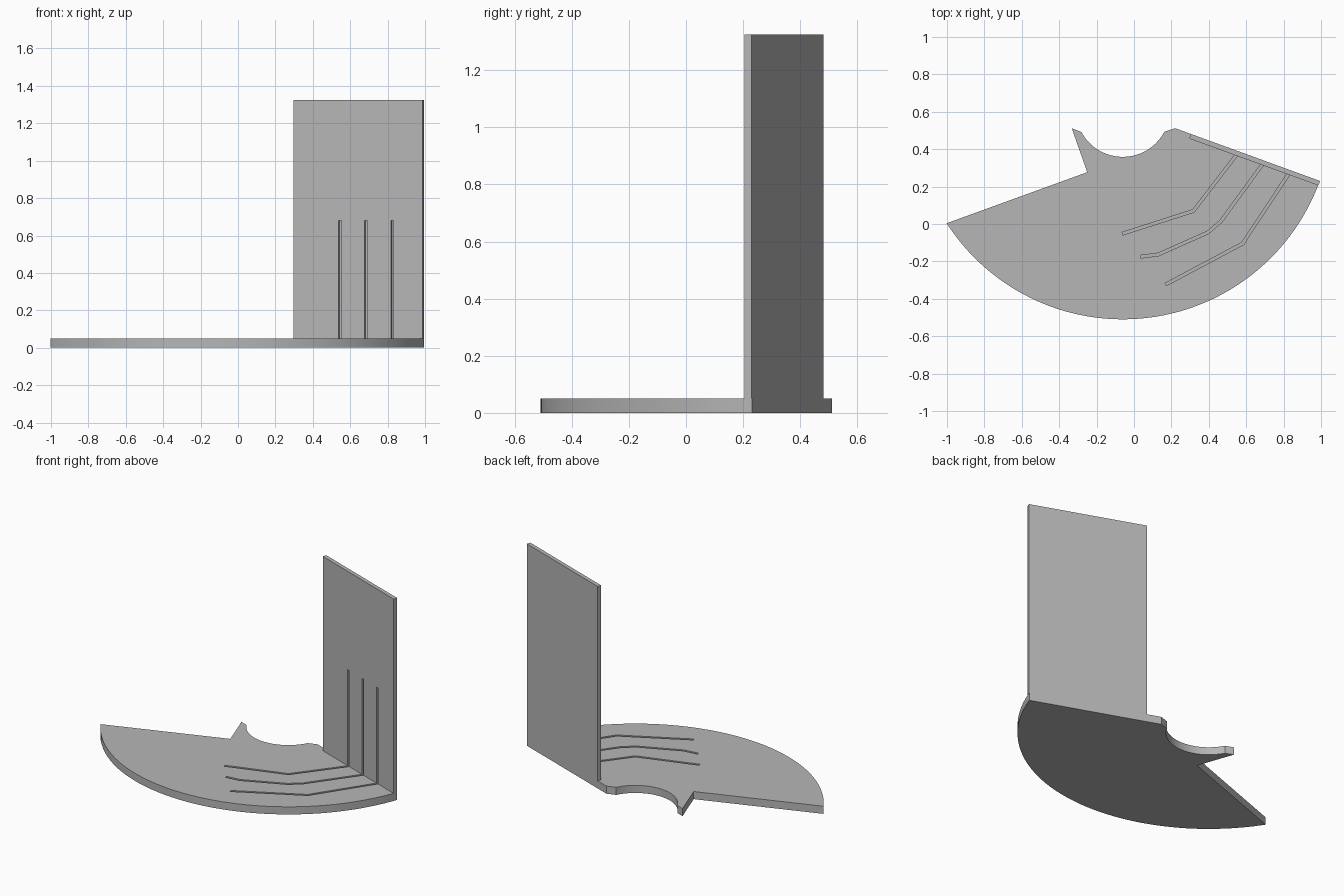
import bpy, bmesh, math
from mathutils import Vector

if "Cube" in bpy.data.objects:
    bpy.data.objects.remove(bpy.data.objects["Cube"], do_unlink=True)

grey = bpy.data.materials.new("mid grey")
grey.use_nodes = True
colour = (0.47, 0.47, 0.47, 1)
grey.diffuse_color = colour
grey.node_tree.nodes["Principled BSDF"].inputs["Base Color"].default_value = colour

BASE_TOP, WALL_TOP, GROOVE_TOP = 0.05, 1.325, 0.68
GROOVE_WIDTH, GROOVE_DEPTH, WALL_THICK = 0.015, 0.015, 0.026
CENTRE = Vector((-0.06, 0.61))


def prism(name, outline, z0, z1):
    """Extrude a flat outline between two heights."""
    bm = bmesh.new()
    face = bm.faces.new([bm.verts.new((p[0], p[1], z0)) for p in outline])
    top = bmesh.ops.extrude_face_region(bm, geom=[face])["geom"]
    for v in top:
        if isinstance(v, bmesh.types.BMVert):
            v.co.z = z1
    bmesh.ops.recalc_face_normals(bm, faces=bm.faces[:])
    mesh = bpy.data.meshes.new(name)
    bm.to_mesh(mesh)
    bm.free()
    mesh.materials.append(grey)
    obj = bpy.data.objects.new(name, mesh)
    bpy.context.collection.objects.link(obj)
    return obj


def arc(start, end, steps):
    """Points on the circle about CENTRE, passing under it."""
    a, b = [math.atan2(*(Vector(p) - CENTRE).yx) % math.tau for p in (start, end)]
    r = ((Vector(start) - CENTRE).length + (Vector(end) - CENTRE).length) / 2
    angles = [a + (b - a) * i / steps for i in range(steps + 1)]
    return [CENTRE + r * Vector((math.cos(t), math.sin(t))) for t in angles]


def ribbon(path, width):
    """Outline of constant width around a path, with mitred bends."""
    pts = [Vector(p) for p in path]
    left, right = [], []
    for i, p in enumerate(pts):
        dirs = [(b - a).normalized() for a, b in zip(pts[max(i - 1, 0):i + 1], pts[max(i - 1, 0) + 1:i + 2])]
        mid = (dirs[0] + dirs[-1]).normalized()
        offset = Vector((-mid.y, mid.x)) * (width / 2 / mid.dot(dirs[0]))
        left.append(p + offset)
        right.append(p - offset)
    return left + right[::-1]


def activate(obj):
    bpy.ops.object.select_all(action="DESELECT")
    obj.select_set(True)
    bpy.context.view_layer.objects.active = obj


def cut(target, cutter):
    mod = target.modifiers.new("groove", "BOOLEAN")
    mod.operation, mod.solver, mod.object = "DIFFERENCE", "EXACT", cutter
    activate(target)
    bpy.ops.object.modifier_apply(modifier=mod.name)
    bpy.data.objects.remove(cutter, do_unlink=True)


# Fan-shaped base with a round notch at the back
outer_right, outer_left = (0.995, 0.23), (-1.0, 0.005)
outline = arc((-0.28, 0.492), (0.163, 0.492), 32)
outline += [(0.22, 0.512)]
outline += arc(outer_left, outer_right, 80)[::-1]
outline += [(-0.25, 0.277), (-0.333, 0.512)]
base = prism("base", outline, 0, BASE_TOP)

# Upright wall along the slanted back edge
back_end = Vector(outer_right)
along = (back_end - Vector((0.22, 0.512))).normalized()
outward = Vector((along.y, -along.x))
back_start = back_end - along * 0.735
wall = prism("wall", [back_start, back_end, back_end + outward * WALL_THICK,
                      back_start + outward * WALL_THICK], BASE_TOP, WALL_TOP)

# Bent grooves crossing the base and running up the wall
paths = [
    [(-0.062, -0.052), (0.318, 0.07), (0.545, 0.366)],
    [(0.035, -0.175), (0.13, -0.163), (0.395, -0.045), (0.465, 0.015), (0.684, 0.315)],
    [(0.17, -0.323), (0.58, -0.105), (0.825, 0.264)],
]
for path in paths:
    end = Vector(path[-1])
    run = (end - Vector(path[-2])).normalized()
    floor_path = path[:-1] + [end + run * 0.01]
    cut(base, prism("floor_groove_cutter", ribbon(floor_path, GROOVE_WIDTH),
                    BASE_TOP - GROOVE_DEPTH, BASE_TOP + 0.02))
    slot = [end + outward * 0.02, end - outward * GROOVE_DEPTH]
    cut(wall, prism("wall_groove_cutter", ribbon(slot, GROOVE_WIDTH),
                    BASE_TOP - 0.02, GROOVE_TOP))

activate(base)
bpy.ops.object.shade_smooth_by_angle(angle=math.radians(15))
